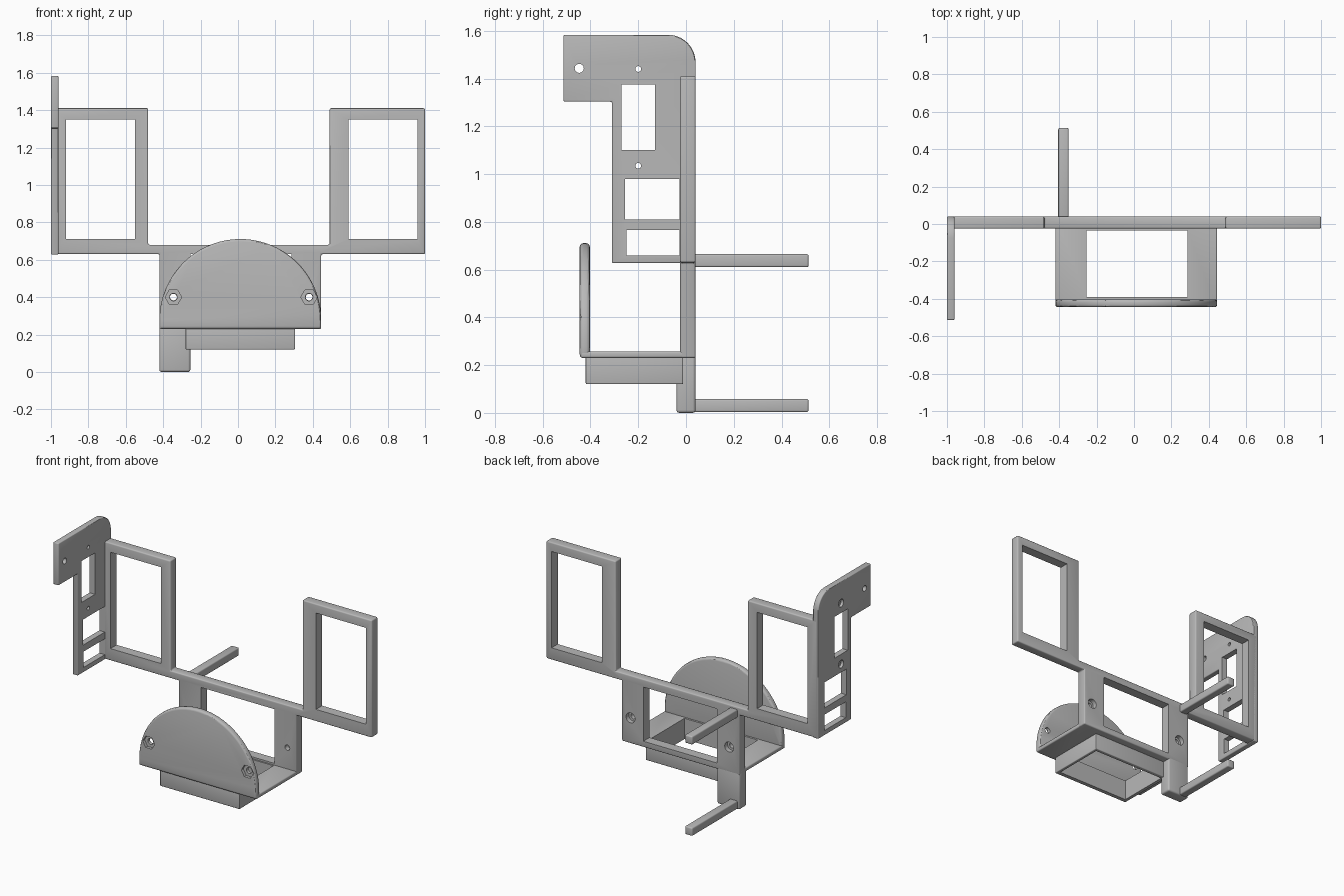
import bpy, bmesh, math

if "Cube" in bpy.data.objects:
    bpy.data.objects.remove(bpy.data.objects["Cube"], do_unlink=True)

grey = bpy.data.materials.new("plain grey")
grey.use_nodes = True
colour = (0.48, 0.48, 0.48, 1)
grey.diffuse_color = colour
grey.node_tree.nodes["Principled BSDF"].inputs["Base Color"].default_value = colour

PLACE = {"X": lambda u, v, t: (t, u, v),
         "Y": lambda u, v, t: (u, t, v),
         "Z": lambda u, v, t: (u, v, t)}


def rect(u0, u1, v0, v1):
    return [(u0, v0), (u1, v0), (u1, v1), (u0, v1)]


def arc(cu, cv, r, start, end, n):
    angles = [math.radians(start + (end - start) * i / n) for i in range(n + 1)]
    return [(cu + r * math.cos(a), cv + r * math.sin(a)) for a in angles]


def ring(cu, cv, r, n=24):
    return arc(cu, cv, r, 0, 360, n)[:-1]


def prism(name, outline, axis, t0, t1):
    """Extrude a flat outline along an axis."""
    bm = bmesh.new()
    face = bm.faces.new([bm.verts.new(PLACE[axis](u, v, t0)) for u, v in outline])
    moved = bmesh.ops.extrude_face_region(bm, geom=[face])["geom"]
    shift = PLACE[axis](0, 0, t1 - t0)
    bmesh.ops.translate(bm, vec=shift, verts=[g for g in moved if isinstance(g, bmesh.types.BMVert)])
    bmesh.ops.recalc_face_normals(bm, faces=bm.faces)
    mesh = bpy.data.meshes.new(name)
    bm.to_mesh(mesh)
    bm.free()
    mesh.materials.append(grey)
    obj = bpy.data.objects.new(name, mesh)
    bpy.context.collection.objects.link(obj)
    return obj


def part(name, outline, axis, t0, t1, cuts=(), bevel=0.008):
    """Rounded solid with openings; each cut is (outline, from, to)."""
    obj = prism(name, outline, axis, t0, t1)
    bpy.ops.object.select_all(action="DESELECT")
    bpy.context.view_layer.objects.active = obj
    obj.select_set(True)
    mod = obj.modifiers.new("edges", "BEVEL")
    mod.width, mod.segments = bevel, 3
    mod.limit_method, mod.angle_limit = "ANGLE", math.radians(40)
    bpy.ops.object.modifier_apply(modifier=mod.name)
    for shape, a, b in cuts:
        cutter = prism("cutter", shape, axis, a, b)
        cutter.hide_render = True
        mod = obj.modifiers.new("opening", "BOOLEAN")
        mod.operation, mod.solver, mod.object = "DIFFERENCE", "EXACT", cutter
        bpy.ops.object.modifier_apply(modifier=mod.name)
        bpy.data.objects.remove(cutter, do_unlink=True)
    bpy.ops.object.shade_smooth_by_angle(angle=math.radians(30))
    return obj


BOLTS = (-0.345, 0.38)
BOLT_Z = 0.40

# Rear frame: two window panels, crossbar, posts and lower bar
frame = [(-0.99, 0.63), (-0.42, 0.63), (-0.42, 0.23), (0.445, 0.23), (0.445, 0.63),
         (1, 0.63), (1, 1.41), (0.49, 1.41), (0.49, 0.68), (-0.48, 0.68),
         (-0.48, 1.41), (-0.99, 1.41)]
cuts = [(rect(-0.92, -0.55, 0.71, 1.35), -1, 1),
        (rect(0.59, 0.96, 0.71, 1.35), -1, 1),
        (rect(-0.255, 0.285, 0.27, 0.63), -1, 1)]
for x in BOLTS:
    cuts += [(ring(x, BOLT_Z, 0.018), -1, 1), (ring(x, BOLT_Z, 0.033), 0.01, 1)]
part("rear_frame", frame, "Y", -0.025, 0.04, cuts)

# Lower leg and the two arms that point backwards
part("lower_leg", rect(-0.42, -0.255, 0, 0.25), "Y", -0.04, 0.04, bevel=0.012)
for name, z in (("lower_arm", 0.003), ("upper_arm", 0.61)):
    part(name, rect(-0.405, -0.35, z, z + 0.055), "Y", 0, 0.513)

# Floor and open tray below it
opening = rect(-0.255, 0.285, -0.39, -0.035)
part("floor", rect(-0.42, 0.445, -0.44, 0.035), "Z", 0.23, 0.258, [(opening, -1, 1)])
part("tray", rect(-0.28, 0.305, -0.42, -0.012), "Z", 0.12, 0.245, [(opening, -1, 1)], 0.005)

# Domed front plate with hexagonal nut recesses
dome = [(-0.42, 0.23), (0.445, 0.23)] + arc(0.0125, 0.278, 0.4325, 0, 180, 48)
cuts = []
for x in BOLTS:
    cuts += [(ring(x, BOLT_Z, 0.02), -1, 1), (ring(x, BOLT_Z, 0.044, 6), -1, -0.425)]
part("front_plate", dome, "Y", -0.445, -0.403, cuts, 0.014)

# Side bracket with a rounded rear corner
bracket = [(-0.513, 1.303), (-0.31, 1.303), (-0.31, 0.627), (0.04, 0.627)]
bracket += arc(-0.075, 1.468, 0.115, 0, 90, 16) + [(-0.513, 1.583)]
cuts = [(rect(-0.27, -0.13, 1.10, 1.375), -2, 0),
        (rect(-0.255, -0.027, 0.81, 0.98), -2, 0),
        (rect(-0.25, -0.027, 0.66, 0.765), -2, 0),
        (ring(-0.447, 1.443, 0.019), -2, 0)]
for z in (1.44, 1.035):
    cuts += [(ring(-0.2, z, 0.012), -2, 0), (ring(-0.2, z, 0.026), -2, -0.982)]
part("side_bracket", bracket, "X", -1, -0.96, cuts, 0.006)
